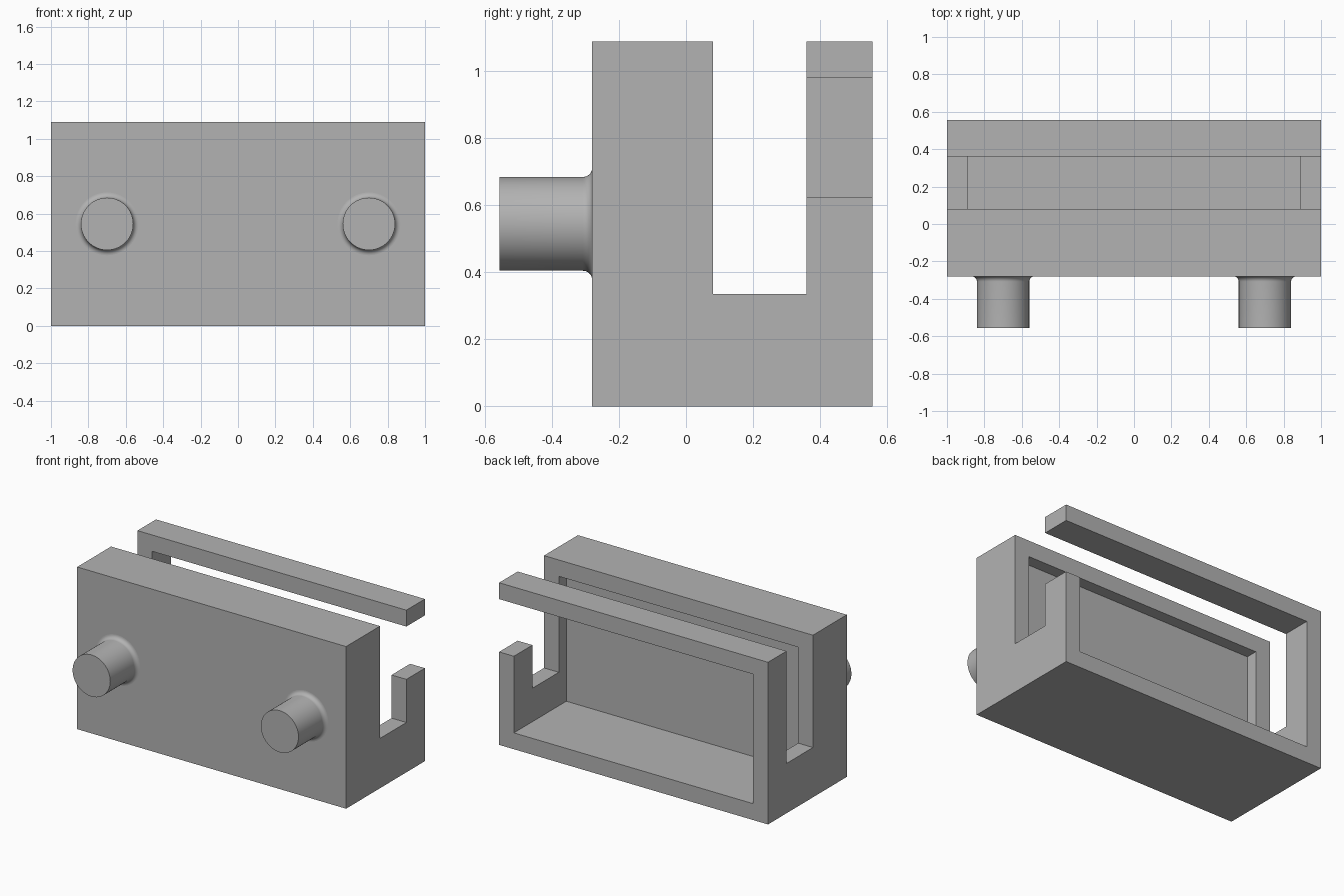
import bpy, bmesh, math
from mathutils import Vector

cube = bpy.data.objects.get("Cube")
if cube:
    bpy.data.objects.remove(cube, do_unlink=True)

grey = bpy.data.materials.new("plain grey")
grey.use_nodes = True
colour = (0.45, 0.45, 0.45, 1)
grey.diffuse_color = colour
grey.node_tree.nodes["Principled BSDF"].inputs["Base Color"].default_value = colour


def make_object(name, bm):
    bmesh.ops.recalc_face_normals(bm, faces=bm.faces)
    mesh = bpy.data.meshes.new(name)
    bm.to_mesh(mesh)
    bm.free()
    mesh.materials.append(grey)
    obj = bpy.data.objects.new(name, mesh)
    bpy.context.collection.objects.link(obj)
    return obj


def prism(name, outline, x0, x1):
    """Extrude a (y, z) outline along x."""
    bm = bmesh.new()
    face = bm.faces.new([bm.verts.new((x0, y, z)) for y, z in outline])
    new = bmesh.ops.extrude_face_region(bm, geom=[face])["geom"]
    verts = [v for v in new if isinstance(v, bmesh.types.BMVert)]
    bmesh.ops.translate(bm, verts=verts, vec=(x1 - x0, 0, 0))
    return make_object(name, bm)


def cut_box(target, name, x, y, z):
    outline = [(y[0], z[0]), (y[1], z[0]), (y[1], z[1]), (y[0], z[1])]
    cutter = prism(name, outline, *x)
    cutter.hide_render = True
    mod = target.modifiers.new(name, 'BOOLEAN')
    mod.operation = 'DIFFERENCE'
    mod.solver = 'EXACT'
    mod.object = cutter
    bpy.context.view_layer.objects.active = target
    bpy.ops.object.modifier_apply(modifier=name)
    bpy.data.objects.remove(cutter, do_unlink=True)


# Housing: U-shaped section with a tall slot running along its length
front, slot_front, slot_back, back = -0.28, 0.08, 0.36, 0.557
height, slot_floor, wall = 1.09, 0.335, 0.11
housing = prism("housing", [
    (front, 0), (back, 0), (back, height), (slot_back, height),
    (slot_back, slot_floor), (slot_front, slot_floor),
    (slot_front, height), (front, height)], -1, 1)

# Rectangular pocket, open at the back and sunk a little into the front block
cut_box(housing, "pocket", (wall - 1, 1 - wall), (0, 0.7), (wall, height - wall))
# Gap in one post of the back frame
cut_box(housing, "post_gap", (0.8, 1.1), (0.3, 0.7), (0.625, height - wall))


# Pegs on the front, each with a small fillet at its root
def peg(name, x):
    radius, fillet, tip = 0.14, 0.028, -0.557
    profile = [(0, tip), (radius, tip)]
    for i in range(9):
        a = math.pi / 2 * i / 8
        profile.append((radius + fillet * (1 - math.cos(a)),
                        front - fillet * (1 - math.sin(a))))
    bm = bmesh.new()
    verts = [bm.verts.new((r, y, 0)) for r, y in profile]
    edges = [bm.edges.new(pair) for pair in zip(verts, verts[1:])]
    bmesh.ops.spin(bm, geom=verts + edges, cent=(0, 0, 0), axis=(0, 1, 0),
                   angle=math.tau, steps=64)
    bmesh.ops.remove_doubles(bm, verts=bm.verts, dist=0.0001)
    bmesh.ops.translate(bm, verts=bm.verts, vec=Vector((x, 0, height / 2)))
    obj = make_object(name, bm)
    if max(obj.data.polygons, key=lambda f: -f.center.y).normal.y > 0:
        obj.data.flip_normals()
    bpy.ops.object.select_all(action='DESELECT')
    obj.select_set(True)
    bpy.context.view_layer.objects.active = obj
    bpy.ops.object.shade_smooth_by_angle(angle=math.radians(35))


for side, x in (("left", 0.7), ("right", -0.7)):
    peg(side + "_peg", x)
